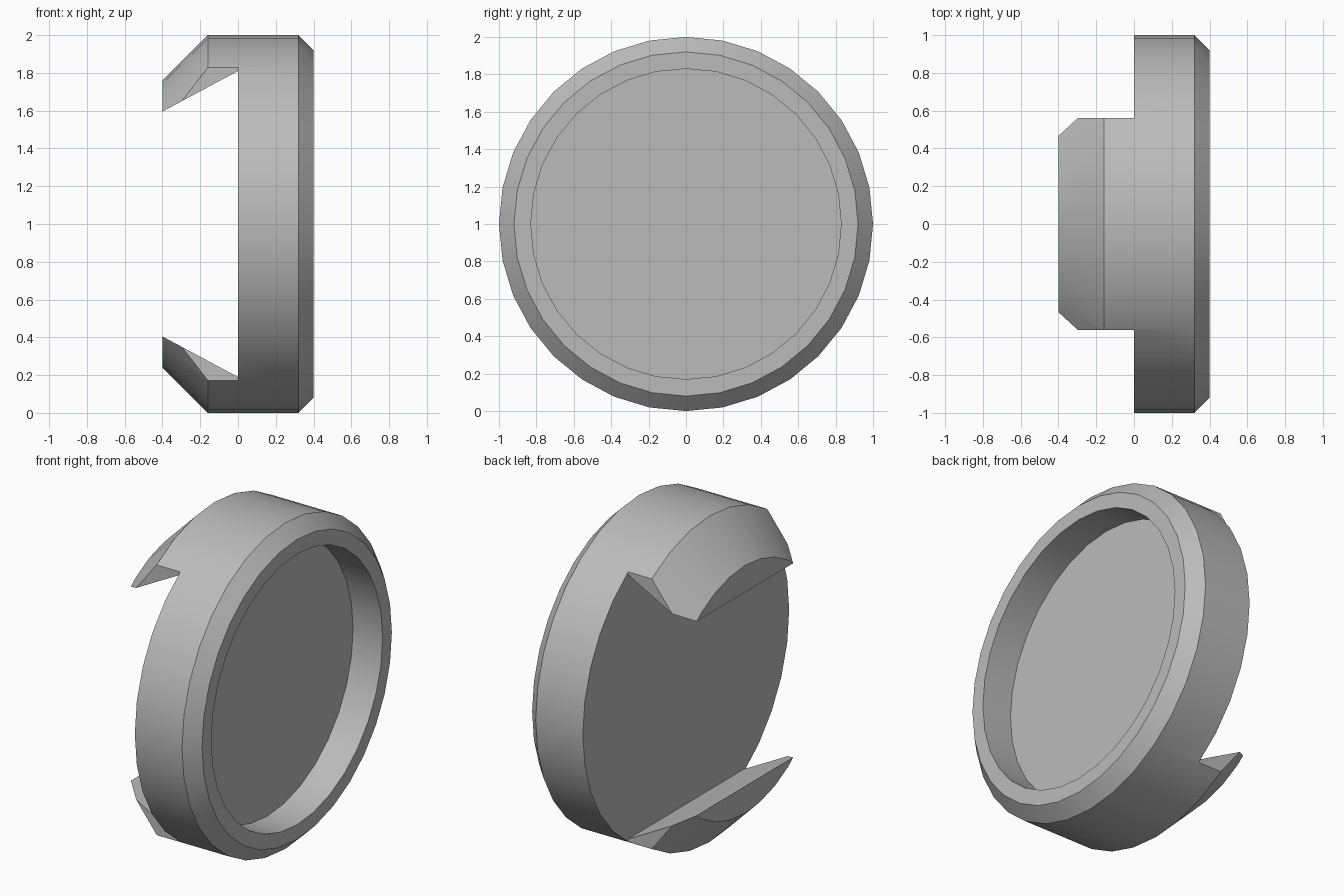
import bpy, bmesh, math
from mathutils import Matrix

if "Cube" in bpy.data.objects:
    bpy.data.objects.remove(bpy.data.objects["Cube"])

SIDES = 32
TAB = 0.56  # half width of each clip tab


def make_object(name, bm):
    bmesh.ops.recalc_face_normals(bm, faces=bm.faces)
    mesh = bpy.data.meshes.new(name)
    bm.to_mesh(mesh)
    bm.free()
    ob = bpy.data.objects.new(name, mesh)
    bpy.context.collection.objects.link(ob)
    return ob


def revolve(name, profile):
    """Turn (x, radius) points about the x axis, with flat end caps."""
    bm = bmesh.new()
    rings = []
    for x, r in profile:
        angles = [2 * math.pi * i / SIDES for i in range(SIDES)]
        rings.append([bm.verts.new((x, r * math.sin(a), 1 + r * math.cos(a))) for a in angles])
    for a, b in zip(rings, rings[1:]):
        for i in range(SIDES):
            j = (i + 1) % SIDES
            bm.faces.new((a[i], a[j], b[j], b[i]))
    bm.faces.new(rings[0])
    bm.faces.new(rings[-1])
    return make_object(name, bm)


def prism(name, outline, y0, y1):
    """Extrude an (x, z) outline along y."""
    bm = bmesh.new()
    face = bm.faces.new([bm.verts.new((x, y0, z)) for x, z in outline])
    ext = bmesh.ops.extrude_face_region(bm, geom=[face])["geom"]
    bmesh.ops.translate(bm, vec=(0, y1 - y0, 0),
                        verts=[v for v in ext if isinstance(v, bmesh.types.BMVert)])
    return make_object(name, bm)


# Round cap: chamfered rim and recessed face on +x, tapered clip stock on -x
cap = revolve("round_cap", [(-0.4, 0.76), (-0.16, 1), (0.32, 1), (0.4, 0.92),
                            (0.4, 0.83), (0.2, 0.83)])

# Cutters leave only the two clip tabs behind the cap
side = [(-0.6, -0.2), (0, -0.2), (0, 2.2), (-0.6, 2.2)]
wedge = [(0, 0.19), (0, 1.81), (-0.6, 1.488), (-0.6, 0.512)]
cutters = [prism("side_cutter", side, TAB, 1.2),
           prism("side_cutter", side, -1.2, -TAB),
           prism("clip_gap_cutter", wedge, -1.3, 1.3)]
for cutter in cutters:
    cutter.hide_render = True
    mod = cap.modifiers.new("cut", "BOOLEAN")
    mod.operation = "DIFFERENCE"
    mod.solver = "EXACT"
    mod.object = cutter

# Bake the cuts and drop the cutters
graph = bpy.context.evaluated_depsgraph_get()
mesh = bpy.data.meshes.new_from_object(cap.evaluated_get(graph))
cap.modifiers.clear()
cap.data = mesh
for cutter in cutters:
    bpy.data.objects.remove(cutter)

# Merge the coplanar pieces of the back face
bm = bmesh.new()
bm.from_mesh(mesh)
bmesh.ops.remove_doubles(bm, verts=bm.verts, dist=0.0001)
bmesh.ops.dissolve_limit(bm, angle_limit=0.01, verts=bm.verts, edges=bm.edges)
bm.to_mesh(mesh)
bm.free()

# Plain grey
grey = bpy.data.materials.new("grey")
grey.use_nodes = True
colour = (0.5, 0.5, 0.5, 1)
grey.diffuse_color = colour
grey.node_tree.nodes["Principled BSDF"].inputs["Base Color"].default_value = colour
mesh.materials.clear()
mesh.materials.append(grey)

bpy.ops.object.select_all(action="DESELECT")
cap.select_set(True)
bpy.context.view_layer.objects.active = cap
bpy.ops.object.shade_smooth_by_angle(angle=math.radians(30))
